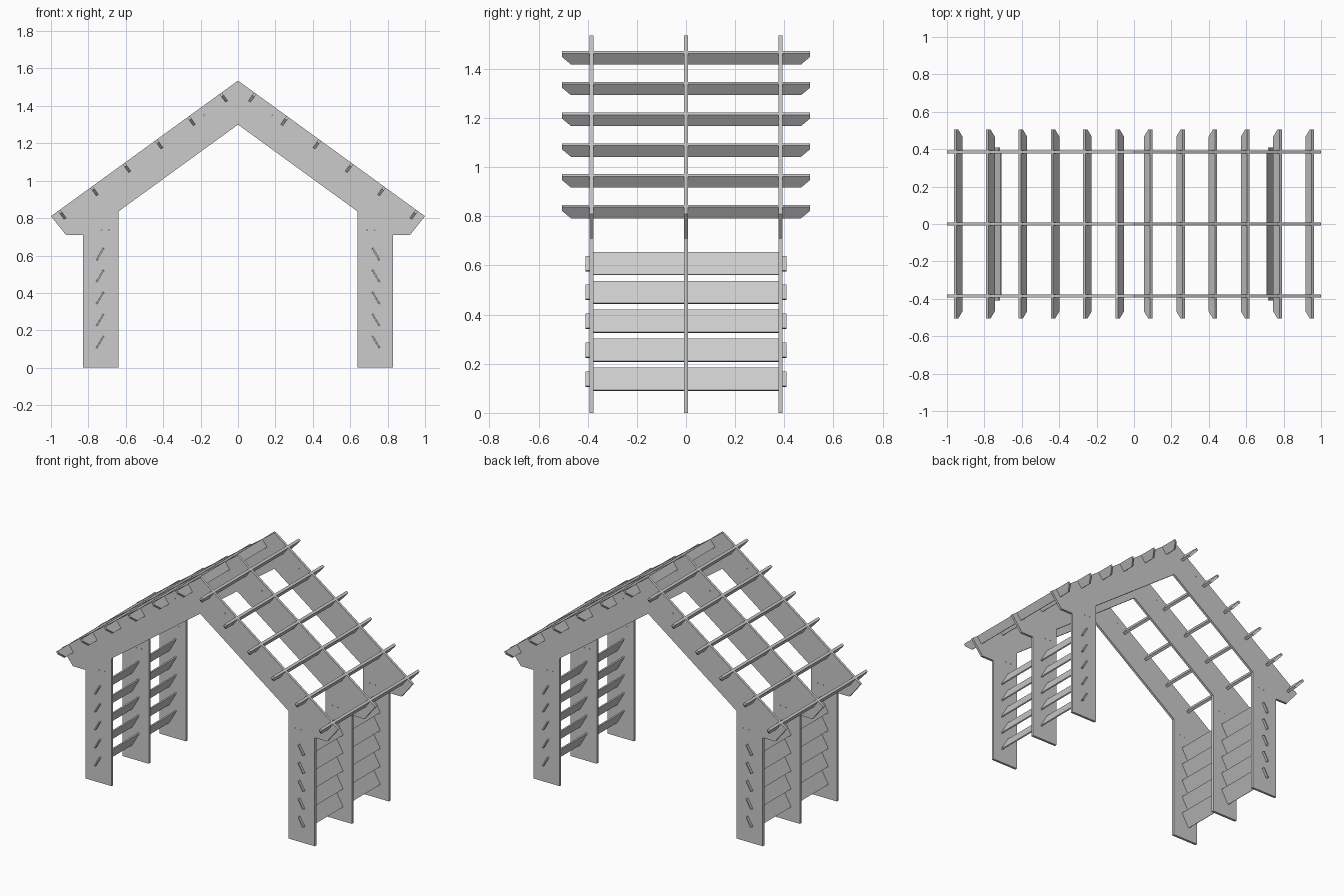
import bpy, math
from mathutils import Vector, Matrix

if "Cube" in bpy.data.objects:
    bpy.data.objects.remove(bpy.data.objects["Cube"])

T = 0.016                       # sheet thickness
FRAME_Y = (-0.384, 0.0, 0.384)
APEX, EAVE = 1.535, 0.81
PITCH = math.atan2(APEX - EAVE, 1.0)
C, S = math.cos(PITCH), math.sin(PITCH)
DEPTH = 0.056                   # purlin depth
PURLIN_X = [0.093 + 0.1727 * i for i in range(6)]
LOUVRE_X, LOUVRE_T = 0.7375, 0.008
LOUVRE_Z = [0.1375 + 0.1175 * i for i in range(5)]
LEAN = math.radians(60)


def plate(name, loops, origin, xa, ya, thick):
    """Flat sheet from 2D loops (first is the outline, the rest are holes)."""
    cu = bpy.data.curves.new(name, 'CURVE')
    cu.dimensions = '2D'
    cu.fill_mode = 'BOTH'
    cu.extrude = thick / 2
    for loop in loops:
        sp = cu.splines.new('POLY')
        sp.points.add(len(loop) - 1)
        for p, (u, v) in zip(sp.points, loop):
            p.co = (u, v, 0, 1)
        sp.use_cyclic_u = True
        sp.use_smooth = False
    ob = bpy.data.objects.new(name, cu)
    bpy.context.collection.objects.link(ob)
    xa, ya = Vector(xa), Vector(ya)
    m = Matrix((xa, ya, xa.cross(ya))).transposed().to_4x4()
    m.translation = origin
    ob.matrix_world = m
    bpy.ops.object.select_all(action='DESELECT')
    ob.select_set(True)
    bpy.context.view_layer.objects.active = ob
    bpy.ops.object.convert(target='MESH')
    return ob


def mirrored(pts):
    return [(-u, v) for u, v in reversed(pts)]


# Frame outline: right half from apex to inner apex, notched for purlins
half = [(0, APEX)]
h, d = T / 2, DEPTH / 2
for x in PURLIN_X:
    z = APEX - x * S / C
    for a, b in ((-h, 0), (-h, d), (h, d), (h, 0)):
        half.append((x + a * C - b * S, z - a * S - b * C))
half += [(1.0, EAVE), (0.92, 0.71), (0.83, 0.71), (0.83, 0),
         (0.64, 0), (0.64, 0.835), (0, 1.30)]
outline = half + mirrored(half[1:-1])

# Louvre slots and small fixing holes
holes = []
for z in LOUVRE_Z:
    slot = []
    for a, b in ((-1, -1), (1, -1), (1, 1), (-1, 1)):
        w, t = a * 0.036, b * LOUVRE_T * 0.53
        slot.append((LOUVRE_X - w * math.cos(LEAN) + t * math.sin(LEAN),
                     z + w * math.sin(LEAN) + t * math.cos(LEAN)))
    holes += [slot, mirrored(slot)]
for x, z in ((0.73, 0.735), (0.69, 0.737), (0.18, 1.35)):
    dot = [(x + 0.003 * math.cos(k * math.pi / 4),
            z + 0.003 * math.sin(k * math.pi / 4)) for k in range(8)]
    holes += [dot, mirrored(dot)]

for label, y in zip(("front", "middle", "back"), FRAME_Y):
    plate(label + "_frame", [outline] + holes, (0, y, 0), (1, 0, 0), (0, 0, 1), T)

# Roof purlins: bevelled ends, half-lapped over the frames
purlin = [(0.505, 0), (-0.505, 0), (-0.505, -0.018), (-0.468, -DEPTH)]
for y in FRAME_Y:
    purlin += [(y - h, -DEPTH), (y - h, -d), (y + h, -d), (y + h, -DEPTH)]
purlin += [(0.468, -DEPTH), (0.505, -0.018)]

# Louvre board: hooked outer tab and a half-width tab at the middle frame
W = 0.0525
board = [(h, -W), (0.376, -W), (0.376, -0.02), (0.393, -0.02), (0.393, -0.034),
         (0.408, -0.034), (0.408, 0.034), (0.376, 0.034), (0.376, W), (h, W)]
upper_tab = [(h, 0.034), (-0.016, 0.034), (-0.016, 0.001), (h, 0.001)]
lower_tab = [(h, -0.001), (-0.016, -0.001), (-0.016, -0.034), (h, -0.034)]

for side, s in (("left", -1), ("right", 1)):
    for i, x in enumerate(PURLIN_X):
        plate(f"{side}_purlin_{i + 1}", [purlin], (s * x, 0, APEX - x * S / C),
              (0, 1, 0), (s * S, 0, C), T)
    for i, z in enumerate(LOUVRE_Z):
        up = (-s * math.cos(LEAN), 0, math.sin(LEAN))
        for bay, pts in (("back", board + upper_tab),
                         ("front", mirrored(board + lower_tab))):
            plate(f"{side}_{bay}_louvre_{i + 1}", [pts], (s * LOUVRE_X, 0, z),
                  (0, 1, 0), up, LOUVRE_T)
